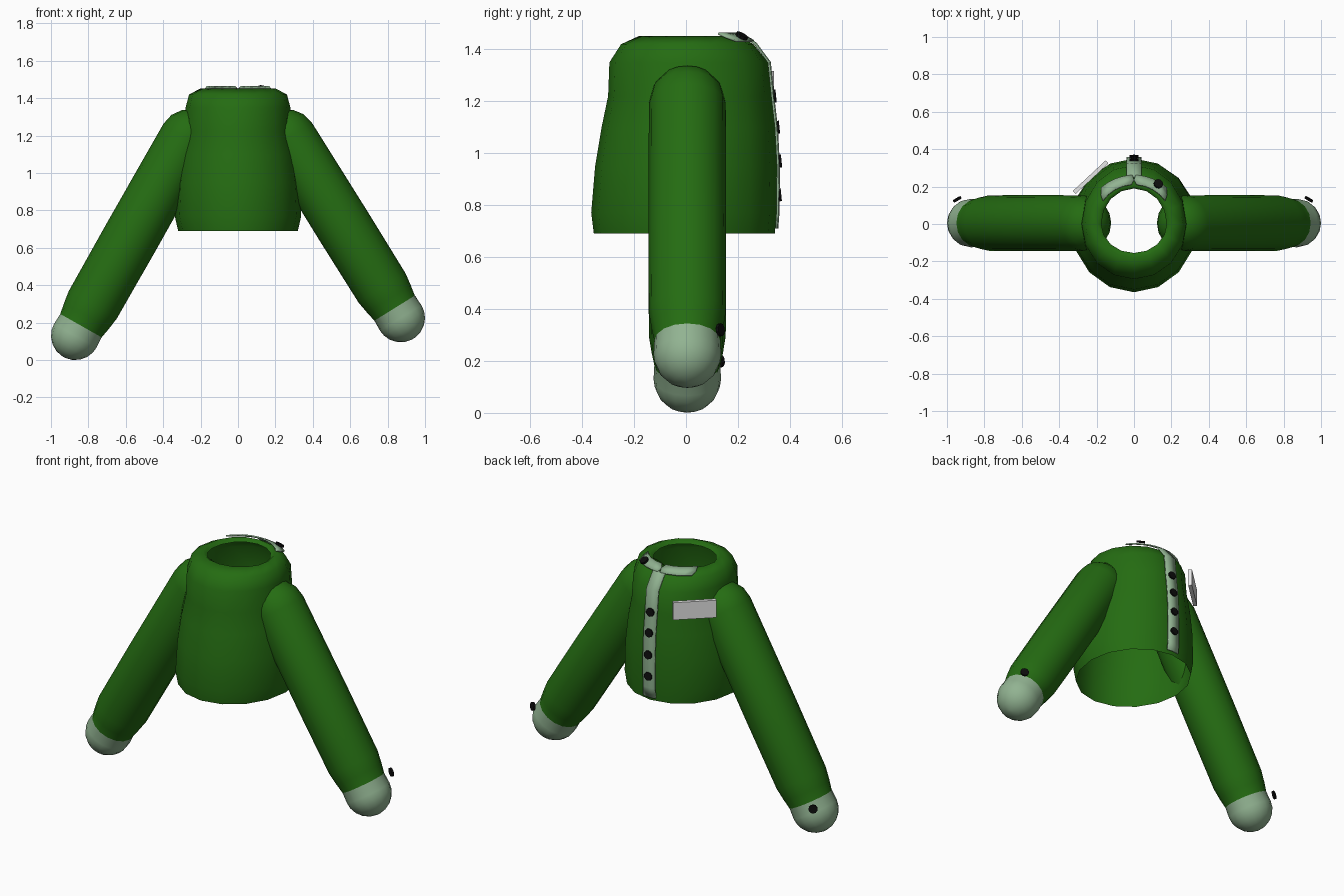
import bpy, bmesh, math
from mathutils import Vector

if "Cube" in bpy.data.objects:
    bpy.data.objects.remove(bpy.data.objects["Cube"])


def material(name, rgb):
    m = bpy.data.materials.new(name)
    m.diffuse_color = (*rgb, 1)
    m.use_nodes = True
    m.node_tree.nodes["Principled BSDF"].inputs["Base Color"].default_value = m.diffuse_color
    return m


GREEN = material("dark green cloth", (0.018, 0.15, 0.006))
PALE = material("pale green trim", (0.285, 0.45, 0.285))
BLACK = material("black buttons", (0.004, 0.004, 0.004))
WHITE = material("white pocket", (0.8, 0.8, 0.8))


def loft(name, rings, mats, closed=True, cap=False, smooth=True):
    """Skin a list of point rings (or open rows) with quads."""
    bm = bmesh.new()
    vs = [[bm.verts.new(p) for p in r] for r in rings]
    n = len(vs[0])
    for i in range(len(vs) - 1):
        for j in range(n if closed else n - 1):
            k = (j + 1) % n
            bm.faces.new((vs[i][j], vs[i][k], vs[i + 1][k], vs[i + 1][j]))
    if cap:
        bm.faces.new(vs[0][::-1])
        bm.faces.new(vs[-1])
    bmesh.ops.recalc_face_normals(bm, faces=bm.faces)
    me = bpy.data.meshes.new(name)
    bm.to_mesh(me)
    bm.free()
    for m in mats:
        me.materials.append(m)
    for p in me.polygons:
        p.use_smooth = smooth
    ob = bpy.data.objects.new(name, me)
    bpy.context.collection.objects.link(ob)
    return ob


# Torso profile: height, half width, depth towards -y, depth towards +y
ROWS = [(0.69, .32, .355, .342), (0.77, .338, .365, .348), (0.95, .33, .35, .35),
        (1.10, .31, .325, .342), (1.22, .285, .30, .328), (1.35, .28, .295, .315),
        (1.42, .262, .25, .26), (1.452, .20, .18, .205), (1.43, .175, .155, .19)]


def surface(row, ang, lift=0.0, up=0.0):
    """Point on the torso at a fractional row and an angle, raised by lift."""
    i = min(int(row), len(ROWS) - 2)
    f = row - i
    z, rx, yb, yf = [a + (b - a) * f for a, b in zip(ROWS[i], ROWS[i + 1])]
    c, s = math.cos(ang), math.sin(ang)
    return Vector(((rx + lift) * c, ((yf if s > 0 else yb) + lift) * s, z + up))


SEG = 16
loft("shirt_body", [[surface(r, 2 * math.pi * k / SEG) for k in range(SEG)]
                    for r in range(len(ROWS))], [GREEN])


def thicken(ob, t):
    m = ob.modifiers.new("thickness", "SOLIDIFY")
    m.thickness = t
    m.offset = 0


# Placket strip down the buttoned side
placket = []
for r in [0.25, 1, 2, 3, 4, 5, 6, 6.3]:
    p = surface(r, math.pi / 2, 0.008, 0.004 if r > 5 else 0)
    placket.append([Vector((x, p.y - abs(x) * 0.1, p.z)) for x in (-0.04, 0, 0.04)])
thicken(loft("placket", placket, [PALE], closed=False), 0.008)

# Collar flaps, split at the middle
for side, label in ((1, "right"), (-1, "left")):
    rows = []
    for r, a0, a1 in ((6.1, 2, 42), (6.55, 0, 49), (7.0, 4, 54)):
        rows.append([surface(r, math.radians(90 - side * (a0 + (a1 - a0) * k / 4)), 0.006, 0.009)
                     for k in range(5)])
    thicken(loft("collar_" + label, rows, [PALE], closed=False), 0.008)


def button(name, pos, normal):
    n = Vector(normal).normalized()
    bpy.ops.mesh.primitive_cylinder_add(vertices=10, radius=0.025, depth=0.012, location=pos,
                                        rotation=n.to_track_quat('Z', 'Y').to_euler())
    ob = bpy.context.object
    ob.name = name
    ob.data.materials.append(BLACK)


# Placket, collar and cuff buttons
for i, (z, y) in enumerate(((1.22, .341), (1.10, .354), (.97, .362), (.84, .361))):
    button(f"placket_button_{i + 1}", (0, y, z), (0, 1, 0.1))
button("collar_button", (0.13, 0.215, 1.452), (0.25, 0.45, 0.85))
button("cuff_button_right", (0.935, 0.132, 0.32), (0.5, 0.85, 0.1))
button("cuff_button_left", (-0.945, 0.132, 0.20), (-0.5, 0.85, 0.1))

# Chest pocket plate
bpy.ops.mesh.primitive_cube_add(size=1, location=(-0.232, 0.25, 1.265),
                                rotation=(0, 0, math.radians(43)))
pocket = bpy.context.object
pocket.name = "pocket"
pocket.scale = (0.24, 0.022, 0.105)
pocket.data.materials.append(WHITE)


def sleeve(name, end, top):
    """Tapered capsule from the rounded pale end up into the shoulder."""
    end, top = Vector(end), Vector(top)
    length = (top - end).length
    axis = (top - end) / length
    side = Vector((0, 1, 0))
    other = axis.cross(side)
    prof = [(-0.13 * math.cos(a), 0.13 * math.sin(a))
            for a in [math.radians(d) for d in (5, 22, 40, 58, 75, 90)]]
    prof += [(0.062, 0.127), (0.12, 0.138), (0.19, 0.148), (length * 0.5, 0.15), (length, 0.148)]
    prof += [(length + 0.15 * math.sin(a), 0.148 * math.cos(a))
             for a in [math.radians(d) for d in (25, 48, 68, 85)]]
    rings = [[end + axis * t + (side * math.cos(q) + other * math.sin(q)) * r
              for q in [2 * math.pi * k / 16 for k in range(16)]] for t, r in prof]
    ob = loft(name, rings, [GREEN, PALE], cap=True)
    # Pale below the cuff line
    for p in ob.data.polygons:
        p.material_index = 1 if (p.center - end).dot(axis) < 0.06 else 0


sleeve("sleeve_left", (-0.87, 0.005, 0.13), (-0.27, 0.005, 1.19))
sleeve("sleeve_right", (0.87, 0.005, 0.225), (0.27, 0.005, 1.19))
